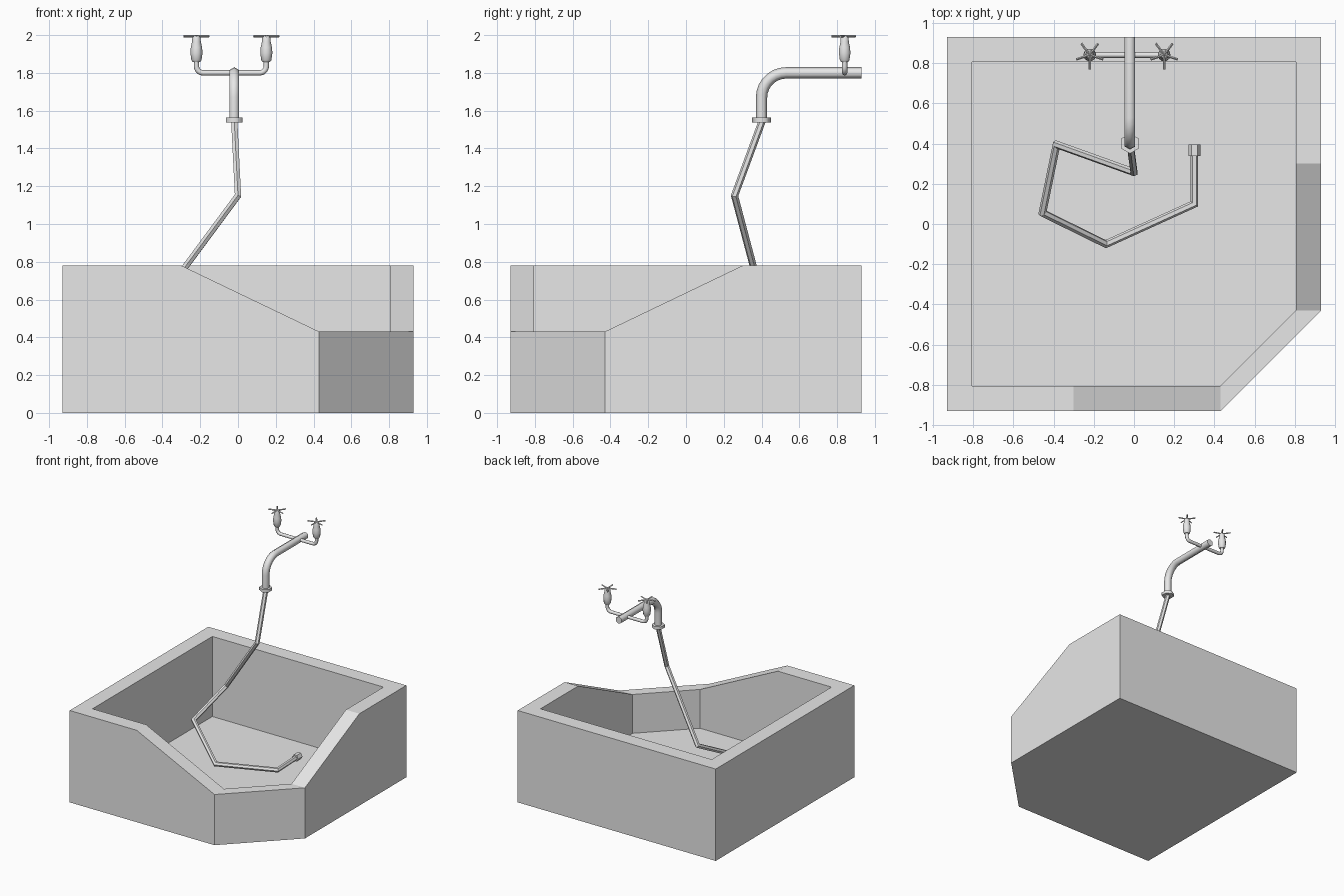
import bpy, bmesh, math
from mathutils import Vector

cube = bpy.data.objects.get("Cube")
if cube:
    bpy.data.objects.remove(cube, do_unlink=True)

grey = bpy.data.materials.new("plain grey")
grey.use_nodes = True
grey.diffuse_color = (0.8, 0.8, 0.8, 1)
grey.node_tree.nodes["Principled BSDF"].inputs["Base Color"].default_value = (0.8, 0.8, 0.8, 1)


def finish(name, bm, smooth=None):
    bmesh.ops.recalc_face_normals(bm, faces=bm.faces)
    mesh = bpy.data.meshes.new(name)
    bm.to_mesh(mesh)
    bm.free()
    mesh.materials.append(grey)
    ob = bpy.data.objects.new(name, mesh)
    bpy.context.scene.collection.objects.link(ob)
    if smooth:
        bpy.ops.object.select_all(action='DESELECT')
        ob.select_set(True)
        bpy.context.view_layer.objects.active = ob
        bpy.ops.object.shade_smooth_by_angle(angle=math.radians(smooth))
    return ob


def bridge(bm, a, b):
    n = len(a)
    for i in range(n):
        bm.faces.new((a[i], a[(i + 1) % n], b[(i + 1) % n], b[i]))


def tube(name, path, radii, sides, ref, smooth=None):
    """Sweep a polygon along a path with mitred joints and capped ends."""
    pts = [Vector(p) for p in path]
    if not isinstance(radii, (list, tuple)):
        radii = [radii] * len(pts)
    bm = bmesh.new()
    rings = []
    u = Vector(ref)
    for i, p in enumerate(pts):
        t_in = (p - pts[max(i - 1, 0)]).normalized()
        t_out = (pts[min(i + 1, len(pts) - 1)] - p).normalized()
        t_in = t_in if i else t_out
        t_out = t_out if i < len(pts) - 1 else t_in
        plane = (t_in + t_out).normalized()
        u = (u - t_in * u.dot(t_in)).normalized()
        v = t_in.cross(u)
        ring = []
        for k in range(sides):
            a = math.tau * k / sides
            d = (u * math.cos(a) + v * math.sin(a)) * radii[i]
            d -= t_in * (d.dot(plane) / t_in.dot(plane))
            ring.append(bm.verts.new(p + d))
        if rings:
            bridge(bm, rings[-1], ring)
        rings.append(ring)
        u = t_in.rotation_difference(t_out) @ u
    bm.faces.new(rings[0])
    bm.faces.new(rings[-1])
    return finish(name, bm, smooth)


# Basin: square tub with a cut corner and a rim that dips towards it
TOP, LOW, FLOOR = 0.78, 0.43, 0.10


def outline(w):
    return [(-w, -w, TOP), (-0.3, -w, TOP), (0.43, -w, LOW), (w, -0.43, LOW),
            (w, 0.3, TOP), (w, w, TOP), (-w, w, TOP)]


bm = bmesh.new()
loops = []
for w, level in ((0.93, 0), (0.93, None), (0.804, None), (0.804, FLOOR)):
    loops.append([bm.verts.new((x, y, z if level is None else level))
                  for x, y, z in outline(w)])
for a, b in zip(loops, loops[1:]):
    bridge(bm, a, b)
bm.faces.new(loops[0])
bm.faces.new(loops[-1])
finish("basin", bm)

# Spout: horizontal pipe that bends down
SX, SY, SZ, BEND = -0.02, 0.40, 1.80, 0.13
spout = [(SX, 0.93, SZ)]
for k in range(8):
    a = math.radians(90) * k / 7
    spout.append((SX, SY + BEND - BEND * math.sin(a), SZ - BEND + BEND * math.cos(a)))
spout.append((SX, SY, 1.54))
tube("spout_pipe", spout, 0.03, 6, (0, 0, 1), 65)
tube("spout_collar", [(SX, SY, 1.538), (SX, SY, 1.563)], 0.05, 6, (0, 1, 0), 65)

# Hose: angular tube hanging from the spout into the basin
hose = [(0.30, 0.37, 0.22), (0.30, 0.10, 0.21), (-0.14, -0.10, 0.22),
        (-0.455, 0.055, 0.45), (-0.385, 0.395, 0.63), (0, 0.257, 1.15), (SX, 0.405, 1.55)]
tube("hose", hose, 0.019, 6, (1, 0, 0))
tube("hose_nozzle", [(0.30, 0.338, 0.22), (0.30, 0.395, 0.22)], 0.03, 6, (1, 0, 0))

# Crossbar: thin pipe turning up into both valves
VY, VX, CX, ELBOW = 0.84, 0.185, -0.035, 0.035
half = []
for k in range(6):
    a = math.radians(90) * k / 5
    half.append((VX - ELBOW + ELBOW * math.sin(a), SZ + ELBOW - ELBOW * math.cos(a)))
half.append((VX, 1.87))
bar = [(CX - x, VY, z) for x, z in reversed(half)] + [(CX + x, VY, z) for x, z in half]
tube("valve_crossbar", bar, 0.014, 8, (0, 1, 0), 65)

# Valves: turned bodies topped by five-spoke handles
profile = [(1.858, 0.020), (1.868, 0.027), (1.905, 0.032), (1.935, 0.030),
           (1.965, 0.023), (1.985, 0.022), (1.997, 0.016)]
for side, sign in (("right", -1), ("left", 1)):
    x = CX + sign * VX
    tube(side + "_valve_body", [(x, VY, z) for z, r in profile],
         [r for z, r in profile], 10, (1, 0, 0), 50)
    for k in range(5):
        a = math.radians(72 * k - 90)
        tip = (x + 0.071 * math.cos(a), VY + 0.071 * math.sin(a), 1.994)
        tube(f"{side}_handle_spoke_{k + 1}", [(x, VY, 1.994), tip], 0.006, 4, (0, 0, 1))
